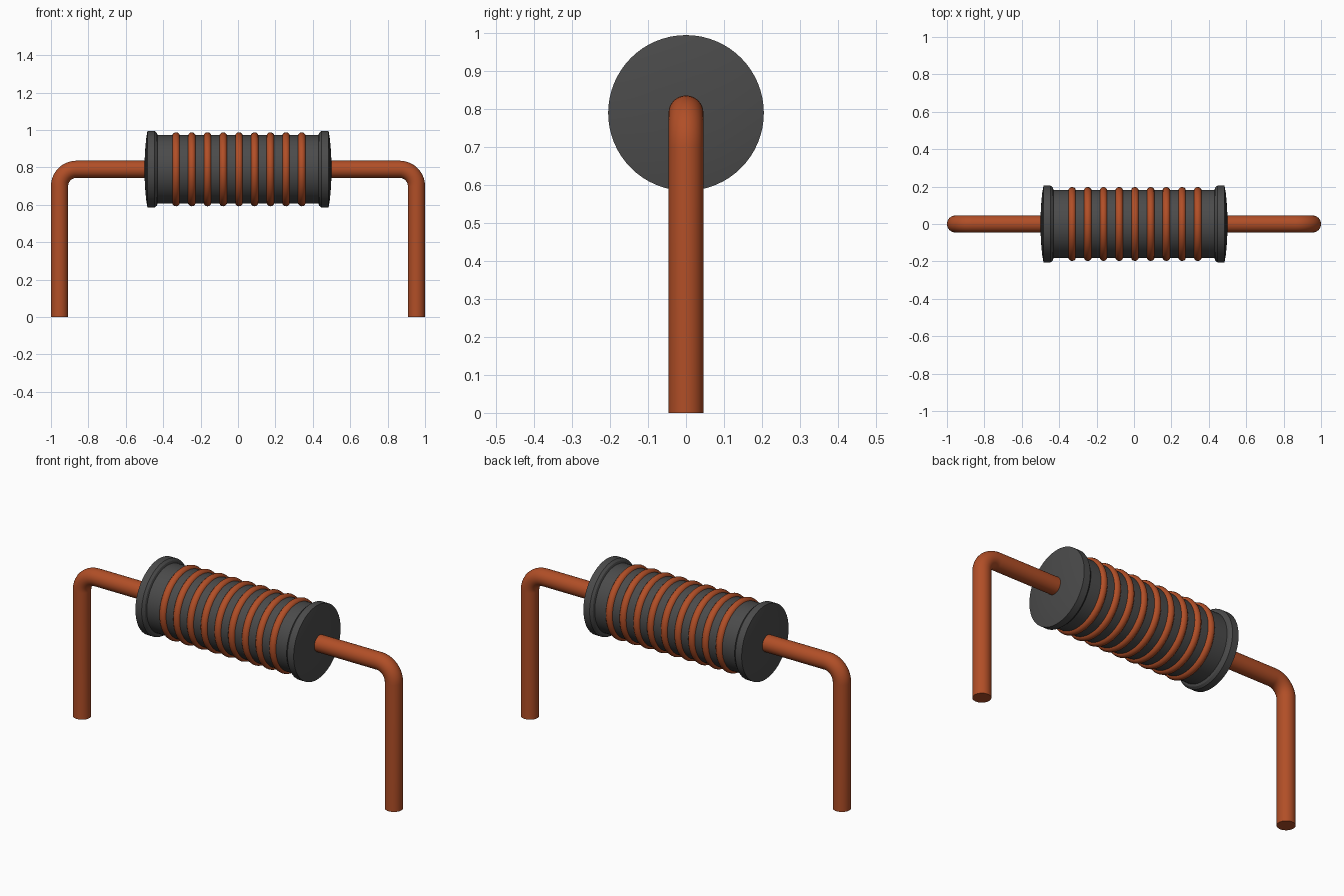
import bpy, bmesh, math
from mathutils import Vector, Matrix

cube = bpy.data.objects.get("Cube")
if cube:
    bpy.data.objects.remove(cube, do_unlink=True)

AXIS_Z = 0.79       # height of the core axis
WIRE_R = 0.046


def material(name, rgb, rough):
    m = bpy.data.materials.new(name)
    m.use_nodes = True
    m.diffuse_color = (*rgb, 1)
    bsdf = m.node_tree.nodes["Principled BSDF"]
    bsdf.inputs["Base Color"].default_value = (*rgb, 1)
    bsdf.inputs["Roughness"].default_value = rough
    return m


copper = material("copper", (0.44, 0.077, 0.02), 0.4)
ferrite = material("dark grey", (0.07, 0.07, 0.07), 0.6)


def finish(obj, mat, angle=30):
    obj.data.materials.clear()
    obj.data.materials.append(mat)
    bpy.ops.object.select_all(action="DESELECT")
    obj.select_set(True)
    bpy.context.view_layer.objects.active = obj
    bpy.ops.object.shade_smooth_by_angle(angle=math.radians(angle))


def skin(name, rings, mat):
    """Bridge equal rings of points into a closed tube with end caps."""
    bm = bmesh.new()
    loops = [[bm.verts.new(p) for p in ring] for ring in rings]
    n = len(loops[0])
    for a, b in zip(loops, loops[1:]):
        for i in range(n):
            j = (i + 1) % n
            bm.faces.new((a[i], a[j], b[j], b[i]))
    bm.faces.new(loops[0])
    bm.faces.new(loops[-1])
    bmesh.ops.recalc_face_normals(bm, faces=bm.faces)
    mesh = bpy.data.meshes.new(name)
    bm.to_mesh(mesh)
    bm.free()
    obj = bpy.data.objects.new(name, mesh)
    bpy.context.collection.objects.link(obj)
    finish(obj, mat)


def circle(centre, u, v, r, n):
    return [centre + r * (math.cos(t) * u + math.sin(t) * v)
            for t in (2 * math.pi * i / n for i in range(n))]


# Spool core with flanges: half profile (x, radius) mirrored and turned round x
half = [(0.43, 0.183), (0.434, 0.195), (0.446, 0.205), (0.484, 0.205),
        (0.491, 0.165), (0.497, 0.10), (0.5, 0.03)]
profile = [(-x, r) for x, r in reversed(half)] + half
Y, Z = Vector((0, 1, 0)), Vector((0, 0, 1))
skin("core", [circle(Vector((x, 0, AXIS_Z)), Y, Z, r, 64) for x, r in profile], ferrite)

# Copper windings
for i in range(9):
    bpy.ops.mesh.primitive_torus_add(
        major_segments=48, minor_segments=12, major_radius=0.177, minor_radius=0.021,
        location=(0.005 + (i - 4) * 0.084, 0, AXIS_Z), rotation=(0, math.pi / 2, 0))
    ring = bpy.context.object
    ring.name = f"winding_{i + 1}"
    finish(ring, copper, 60)

# Bent leads: out along x, round the corner, down to the ground
BEND, LEG_X = 0.09, 1 - WIRE_R
for side, s in (("left", 1), ("right", -1)):
    path = [(0.47, AXIS_Z, 0.0)]
    for k in range(11):
        a = math.pi / 2 * k / 10
        path.append((LEG_X - BEND + BEND * math.sin(a),
                     AXIS_Z - BEND + BEND * math.cos(a), a))
    path.append((LEG_X, 0.0, math.pi / 2))
    rings = [circle(Vector((s * x, 0, z)), Y,
                    Vector((s * math.sin(a), 0, math.cos(a))), WIRE_R, 32)
             for x, z, a in path]
    skin(f"{side}_lead", rings, copper)
